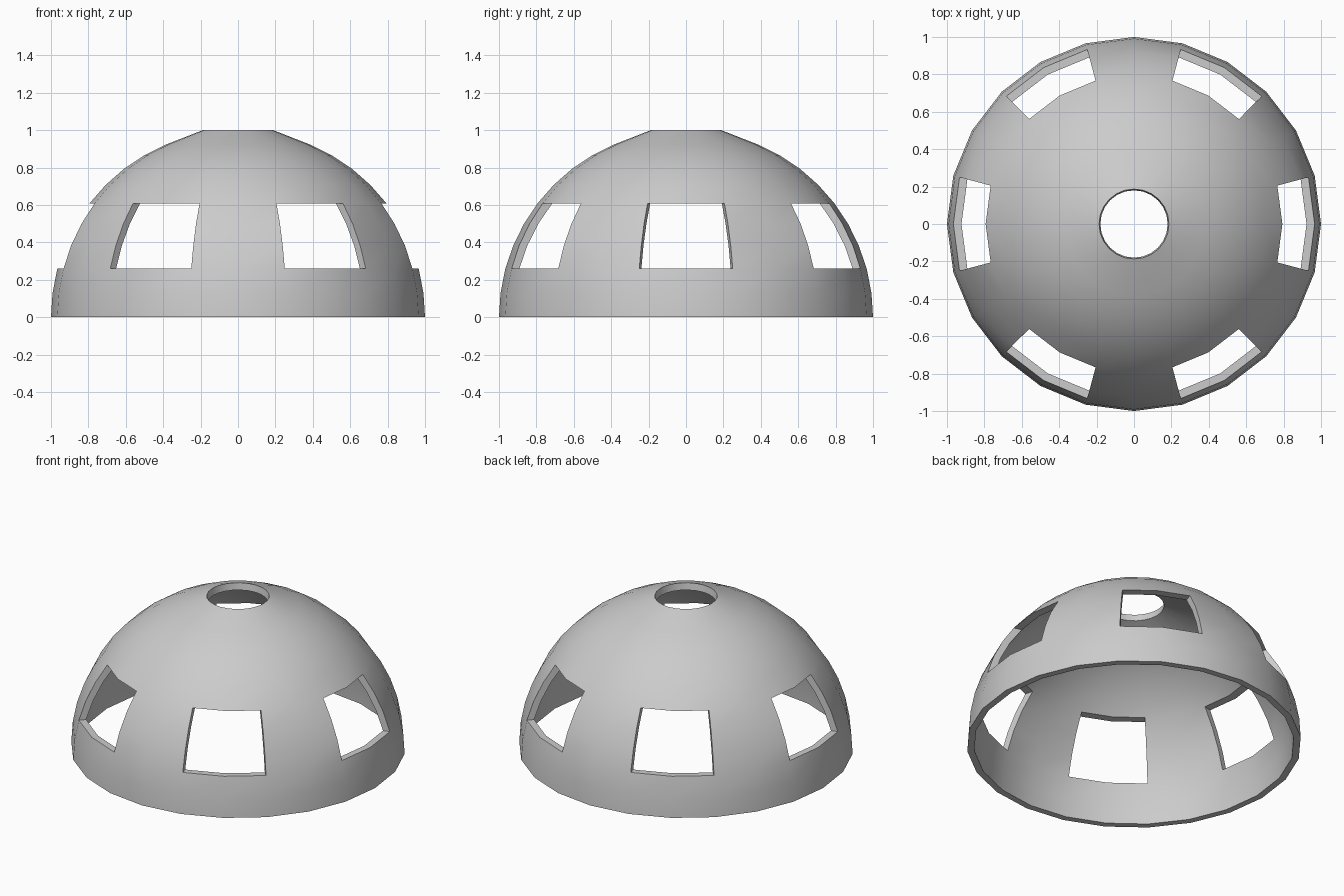
import bpy, bmesh
from math import sin, cos, radians

if "Cube" in bpy.data.objects:
    bpy.data.objects.remove(bpy.data.objects["Cube"])

SEG = 24           # sides around the dome
STEP = 7.5         # degrees between rings
T = 0.042          # wall thickness
SILL, LINTEL = 2, 5   # ring numbers bounding the windows

# outer and inner wall profiles (radius, height)
outer, inner = [], []
for k in range(10):
    a = radians(k * STEP)
    r, z = cos(a), sin(a)
    outer.append((r, z))
    if k <= LINTEL:                      # level sills and lintels
        inner.append((((1 - T) ** 2 - z * z) ** 0.5, z))
    else:
        inner.append((r * (1 - T), z * (1 - T)))
# straight run up to the crown opening
outer.append((0.187, 1.0))
inner.append((0.180, 0.955))

bm = bmesh.new()


def ring_grid(profile):
    return [[bm.verts.new((r * cos(radians(15 * j)), r * sin(radians(15 * j)), z))
             for j in range(SEG)] for r, z in profile]


def solid(i, j):
    """True where the wall exists; six windows, each two sides wide."""
    if not 0 <= i < len(outer) - 1:
        return False
    return not (SILL <= i < LINTEL and (j + 1) % 4 < 2)


# both skins, plus reveals wherever a wall cell meets an opening
A, B = ring_grid(outer), ring_grid(inner)
for i in range(len(outer) - 1):
    for j in range(SEG):
        if not solid(i, j):
            continue
        n = (j + 1) % SEG
        q = [(i, j), (i, n), (i + 1, n), (i + 1, j)]
        bm.faces.new([A[a][b] for a, b in q])
        bm.faces.new([B[a][b] for a, b in reversed(q)])
        sides = [(i - 1, j), (i, n), (i + 1, j), (i, (j - 1) % SEG)]
        for s, cell in enumerate(sides):
            if not solid(*cell):
                (a, b), (c, d) = q[s], q[(s + 1) % 4]
                bm.faces.new([A[c][d], A[a][b], B[a][b], B[c][d]])

bmesh.ops.delete(bm, geom=[v for v in bm.verts if not v.link_faces], context='VERTS')
bmesh.ops.recalc_face_normals(bm, faces=bm.faces)
mesh = bpy.data.meshes.new("dome_shell")
bm.to_mesh(mesh)
bm.free()
dome = bpy.data.objects.new("dome_shell", mesh)
bpy.context.collection.objects.link(dome)

# smooth skin with crisp opening edges
bpy.context.view_layer.objects.active = dome
dome.select_set(True)
bpy.ops.object.shade_smooth_by_angle(angle=radians(30))
